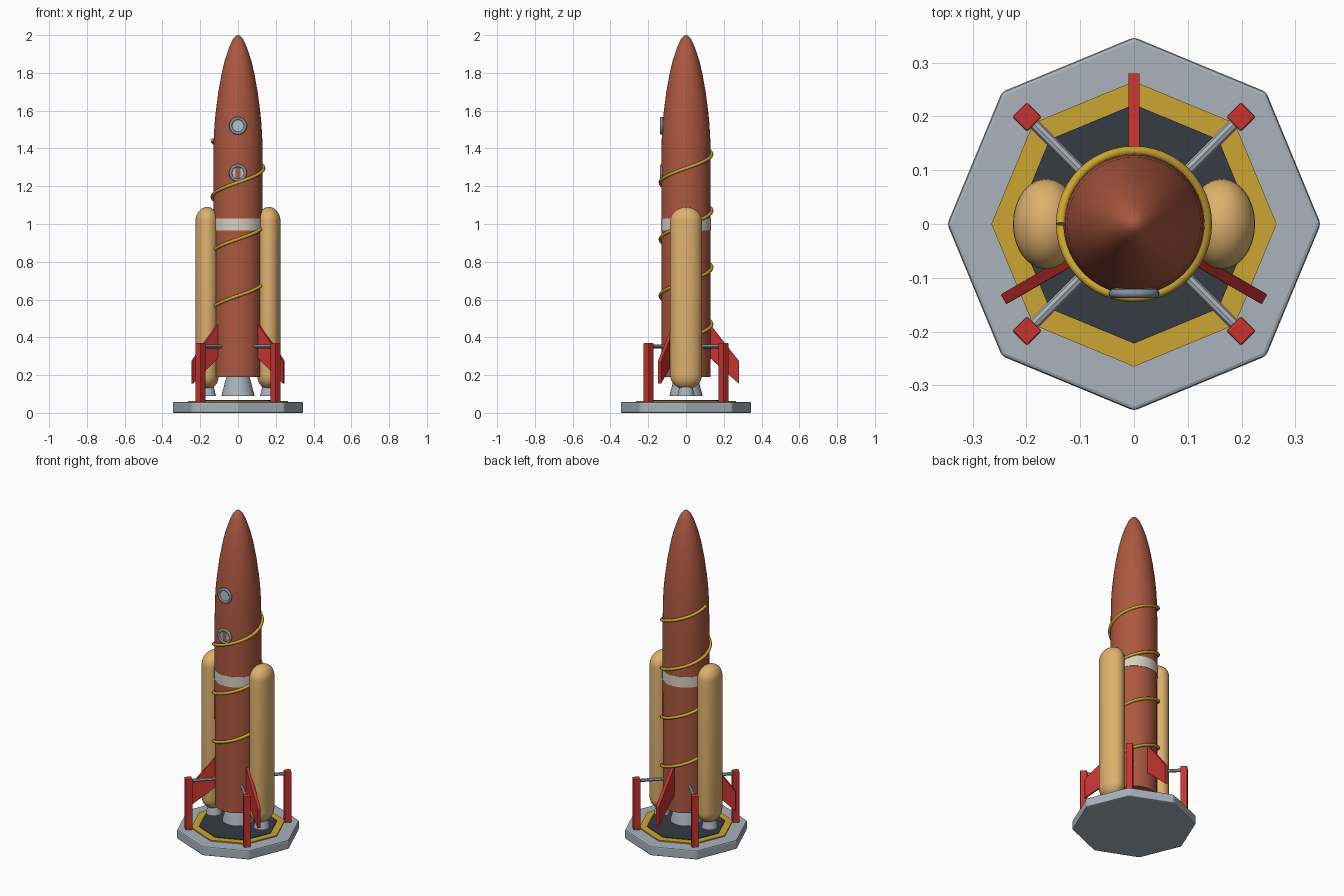
import bpy, bmesh, math
from mathutils import Vector, Matrix

if "Cube" in bpy.data.objects:
    bpy.data.objects.remove(bpy.data.objects["Cube"])


def paint(name, r, g, b):
    """Flat material from 0-255 display values, stored as linear."""
    m = bpy.data.materials.new(name)
    lin = [((c / 255 + 0.055) / 1.055) ** 2.4 for c in (r, g, b)]
    m.diffuse_color = (*lin, 1)
    m.use_nodes = True
    m.node_tree.nodes["Principled BSDF"].inputs["Base Color"].default_value = m.diffuse_color
    return m


RUST = paint("rust hull", 172, 88, 64)
RED = paint("red", 200, 52, 48)
TAN = paint("tan booster", 222, 177, 110)
YELLOW = paint("yellow", 203, 165, 50)
STEEL = paint("steel grey", 170, 178, 187)
DARK = paint("dark slate", 54, 59, 67)
WHITE = paint("off white", 216, 208, 194)
RING = paint("ring grey", 132, 142, 152)
GLASS = paint("pale glass", 178, 196, 208)


def finish(name, bm, mat, smooth=False, bevel=0):
    bmesh.ops.recalc_face_normals(bm, faces=bm.faces)
    me = bpy.data.meshes.new(name)
    bm.to_mesh(me)
    bm.free()
    me.materials.append(mat)
    ob = bpy.data.objects.new(name, me)
    bpy.context.collection.objects.link(ob)
    if smooth:
        bpy.ops.object.select_all(action='DESELECT')
        ob.select_set(True)
        bpy.context.view_layer.objects.active = ob
        bpy.ops.object.shade_smooth_by_angle(angle=math.radians(40))
    if bevel:
        mod = ob.modifiers.new("edge_bevel", 'BEVEL')
        mod.width, mod.segments = bevel, 2
    return ob


def lathe(name, profile, mat, sides=48, smooth=True, scale=(1, 1), loc=(0, 0, 0),
          closed=False, turn=None, bevel=0):
    """Spin (radius, height) points round z; cap open ends unless the profile is a loop."""
    bm = bmesh.new()
    rings = []
    for r, z in profile:
        if r == 0:
            rings.append([bm.verts.new((0, 0, z))])
        else:
            rings.append([bm.verts.new((r * scale[0] * math.cos(math.tau * i / sides),
                                        r * scale[1] * math.sin(math.tau * i / sides), z))
                          for i in range(sides)])
    pairs = list(zip(rings, rings[1:]))
    if closed:
        pairs.append((rings[-1], rings[0]))
    for a, b in pairs:
        for i in range(sides):
            j = (i + 1) % sides
            quad = [a[i % len(a)], a[j % len(a)], b[j % len(b)], b[i % len(b)]]
            bm.faces.new(list(dict.fromkeys(quad)))
    if not closed:
        for ring in (rings[0], rings[-1]):
            if len(ring) > 1:
                bm.faces.new(ring)
    if turn:
        bm.transform(turn)
    bm.transform(Matrix.Translation(loc))
    return finish(name, bm, mat, smooth, bevel)


# Octagonal launch pad with painted deck
lathe("launch_pad", [(0.347, 0), (0.347, 0.057)], STEEL, 8, False, bevel=0.007)
lathe("pad_yellow_border", [(0.265, 0.05), (0.265, 0.064)], YELLOW, 8, False)
lathe("pad_dark_deck", [(0.222, 0.06), (0.222, 0.068)], DARK, 8, False)

# Hull with rounded nose
lathe("hull", [(0.13, 0.19), (0.13, 0.7), (0.131, 1.3), (0.1285, 1.45), (0.124, 1.53),
               (0.117, 1.6), (0.104, 1.7), (0.086, 1.8), (0.069, 1.87), (0.049, 1.93),
               (0.032, 1.97), (0.018, 1.99), (0.009, 1.997), (0, 2.0)], RUST, 64)
lathe("hull_band", [(0.133, 0.965), (0.133, 1.03)], WHITE, 64)


def nozzle(name, x, top, wide, z_top):
    lathe(name, [(top, z_top), (wide, 0.09), (wide * 0.88, 0.09), (top * 0.7, z_top - 0.01)],
          STEEL, 32, loc=(x, 0, 0))


nozzle("main_nozzle", 0, 0.06, 0.088, 0.195)

# Side boosters: capsules with an oval section
dome = 0.075
capsule = []
for i in range(9):
    a = math.pi / 2 * i / 8
    capsule.append((math.sin(a) if i else 0, 0.125 + dome * (1 - math.cos(a))))
capsule += [(r, 1.215 - z) for r, z in reversed(capsule)]
for side, x in (("left", -0.163), ("right", 0.163)):
    lathe(side + "_booster", capsule, TAN, 40, scale=(0.062, 0.084), loc=(x, 0, 0))
    nozzle(side + "_booster_nozzle", x, 0.03, 0.046, 0.155)

# Three swept fins
outline = [(0.11, 0.492), (0.28, 0.275), (0.28, 0.155), (0.11, 0.305)]
for n, deg in enumerate((90, 210, 330)):
    bm = bmesh.new()
    sides = [[bm.verts.new((r, t, z)) for r, z in outline] for t in (-0.0105, 0.0105)]
    for s in sides:
        bm.faces.new(s)
    for i in range(4):
        j = (i + 1) % 4
        bm.faces.new((sides[0][i], sides[0][j], sides[1][j], sides[1][i]))
    bm.transform(Matrix.Rotation(math.radians(deg), 4, 'Z'))
    finish(f"fin_{n + 1}", bm, RED, bevel=0.002)

# Corner posts with struts that hold the hull
for n in range(4):
    a = math.radians(45 + 90 * n)
    turn = Matrix.Rotation(a, 4, 'Z')
    bm = bmesh.new()
    bmesh.ops.create_cube(bm, size=1)
    bm.transform(turn @ Matrix.Translation((0.281, 0, 0.2125))
                 @ Matrix.Diagonal((0.039, 0.039, 0.315, 1)))
    finish(f"support_post_{n + 1}", bm, RED, bevel=0.004)
    lathe(f"support_strut_{n + 1}", [(0.01, 0.12), (0.01, 0.275)], STEEL, 8, False,
          turn=turn @ Matrix.Rotation(math.pi / 2, 4, 'Y'), loc=(0, 0, 0.352))

# Portholes on the front: ring and glass disc
face_front = Matrix.Rotation(math.pi / 2, 4, 'X')
for n, z in enumerate((1.27, 1.52)):
    ring = [(0.039 + 0.0085 * math.cos(math.tau * i / 10),
             0.129 + 0.0085 * math.sin(math.tau * i / 10)) for i in range(10)]
    lathe(f"porthole_ring_{n + 1}", ring, RING, 32, closed=True, turn=face_front, loc=(0, 0, z))
    lathe(f"porthole_glass_{n + 1}", [(0.036, 0.105), (0.036, 0.1303)], GLASS, 32,
          turn=face_front, loc=(0, 0, z))

# Hose spiralling up the hull
bm = bmesh.new()
steps, tube, prev = 168, 0.009, None
for k in range(steps + 1):
    t = 7 * math.pi * k / steps
    out = Vector((math.cos(t), math.sin(t), 0))
    centre = out * 0.136 + Vector((0, 0, 0.395 + 0.3 * t / math.tau))
    along = Vector((-0.136 * math.sin(t), 0.136 * math.cos(t), 0.3 / math.tau)).normalized()
    up = along.cross(out)
    loop = [bm.verts.new(centre + tube * (out * math.cos(math.tau * i / 10)
                                          + up * math.sin(math.tau * i / 10))) for i in range(10)]
    if prev:
        for i in range(10):
            j = (i + 1) % 10
            bm.faces.new((prev[i], prev[j], loop[j], loop[i]))
    if k in (0, steps):
        bm.faces.new(loop)
    prev = loop
finish("spiral_hose", bm, YELLOW, True)
